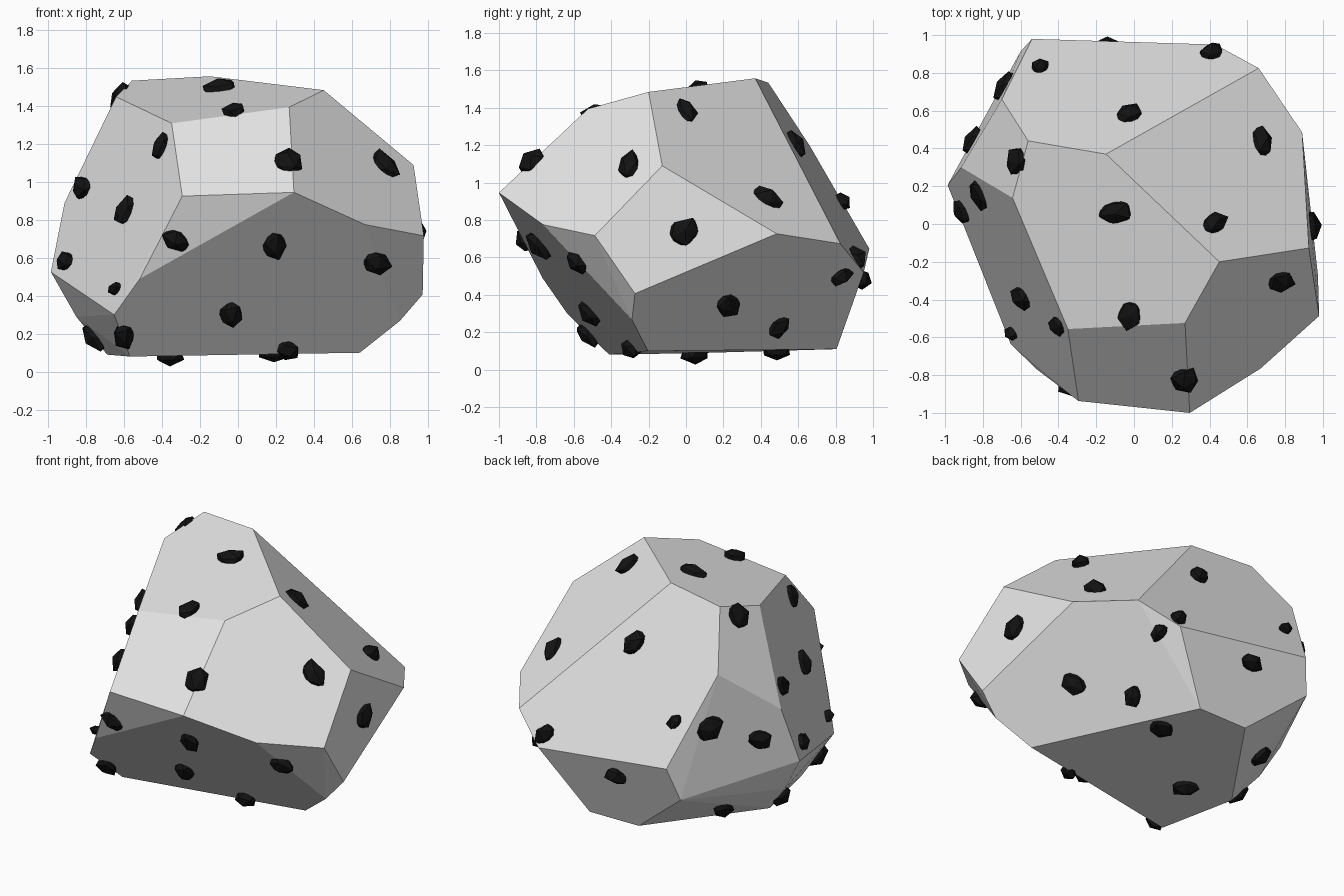
import bpy, bmesh, math, random
from mathutils import Vector, Matrix
from mathutils.bvhtree import BVHTree

if "Cube" in bpy.data.objects:
    bpy.data.objects.remove(bpy.data.objects["Cube"])

random.seed(4)


def material(name, rgb):
    m = bpy.data.materials.new(name)
    m.diffuse_color = (*rgb, 1)
    m.use_nodes = True
    m.node_tree.nodes["Principled BSDF"].inputs["Base Color"].default_value = m.diffuse_color
    return m


GREY = material("stone_grey", (0.8, 0.8, 0.8))
BLACK = material("pebble_black", (0.006, 0.006, 0.006))


def add_object(name, bm, mat):
    me = bpy.data.meshes.new(name)
    bm.to_mesh(me)
    me.materials.append(mat)
    ob = bpy.data.objects.new(name, me)
    bpy.context.collection.objects.link(ob)
    return ob


# Boulder: convex hull of its corner points
corners = [
    # crown
    (-.56, .44, 1.535), (-.148, .37, 1.558), (-.643, .138, 1.45),
    (-.35, -.556, 1.31), (.27, -.524, 1.395), (.452, -.2, 1.485),
    # girdle
    (-.54, .98, .647), (.43, .95, .52), (.66, .825, .674), (.89, .485, .727),
    (.926, -.127, 1.09), (.98, -.487, .717), (.67, -.765, .776),
    (.295, -1.0, .946), (-.294, -.937, .926), (-.518, -.767, .49),
    (-.653, -.635, .3), (-.987, .206, .526), (-.915, .3, .89),
    (-.70, .66, 1.2),
    # underside
    (.974, -.273, .407), (.853, -.289, .267), (.642, -.203, .1),
    (.15, .805, .11), (-.21, .8, .11), (-.6, .915, .43),
    (-.853, .17, .29), (-.69, .1, .09), (-.57, -.41, .08),
]
bm = bmesh.new()
for c in corners:
    bm.verts.new(c)
hull = bmesh.ops.convex_hull(bm, input=bm.verts[:])
inside = [g for g in hull["geom_interior"] if isinstance(g, bmesh.types.BMVert)]
bmesh.ops.delete(bm, geom=inside, context='VERTS')
bmesh.ops.recalc_face_normals(bm, faces=bm.faces[:])
tree = BVHTree.FromBMesh(bm)
bmesh.ops.dissolve_limit(bm, angle_limit=math.radians(4),
                         verts=bm.verts[:], edges=bm.edges[:])
add_object("boulder", bm, GREY)
bm.free()

# Pebbles: (a, b, radius) dropped onto the boulder from each side
R = .078
drops = {
    "front": [(-.4, 1.19, R), (-.59, .85, R), (-.905, .58, .065),
              (-.637, .435, .04), (-.326, .69, R), (.19, .665, .08),
              (.725, .574, .08), (-.035, .30, .085), (.265, 1.11, .085),
              (.768, 1.09, .085), (.263, .12, .06), (-.6, .19, .07)],
    "top": [(-.82, .16, .08), (-.62, .33, .085), (-.1, .063, .085),
            (-.02, -.48, R), (.677, .434, .085), (.423, 0, R),
            (-.03, .58, R), (.41, .905, .075), (-.5, .825, .05)],
    "right": [(-.01, .74, .08), (.225, .345, .08), (.5, .235, .065),
              (.83, .505, .06)],
    "back": [(-.14, .48, .075), (-.68, .86, .09), (-.85, .72, .085),
             (-.6, .21, .07)],
    "left": [(.08, .185, .08)],
    "bottom": [(.19, .485, .08), (-.36, .05, .08)],
}
rays = {
    "front": lambda a, b: ((a, -3, b), (0, 1, 0)),
    "back": lambda a, b: ((a, 3, b), (0, -1, 0)),
    "right": lambda a, b: ((3, a, b), (-1, 0, 0)),
    "left": lambda a, b: ((-3, a, b), (1, 0, 0)),
    "top": lambda a, b: ((a, b, 4), (0, 0, -1)),
    "bottom": lambda a, b: ((a, b, -2), (0, 0, 1)),
}


def pebble(bm, point, normal, radius):
    """Flattened, chipped lump half sunk in the surface."""
    turn = normal.to_track_quat('Z', 'Y').to_matrix().to_4x4()
    spin = Matrix.Rotation(random.uniform(0, math.tau), 4, 'Z')
    size = Matrix.Diagonal((radius * 1.12, radius * random.uniform(.75, .95),
                            .058, 1))
    new = bmesh.ops.create_icosphere(bm, subdivisions=1, radius=1)["verts"]
    for v in new:
        v.co *= random.uniform(.85, 1.15)
    bmesh.ops.transform(bm, verts=new,
                        matrix=Matrix.Translation(point) @ turn @ spin @ size)


bm = bmesh.new()
for side, spots in drops.items():
    for a, b, radius in spots:
        origin, direction = rays[side](a, b)
        point, normal, _, _ = tree.ray_cast(Vector(origin), Vector(direction))
        if point is not None:
            pebble(bm, point, normal, radius)
add_object("pebbles", bm, BLACK)
bm.free()
